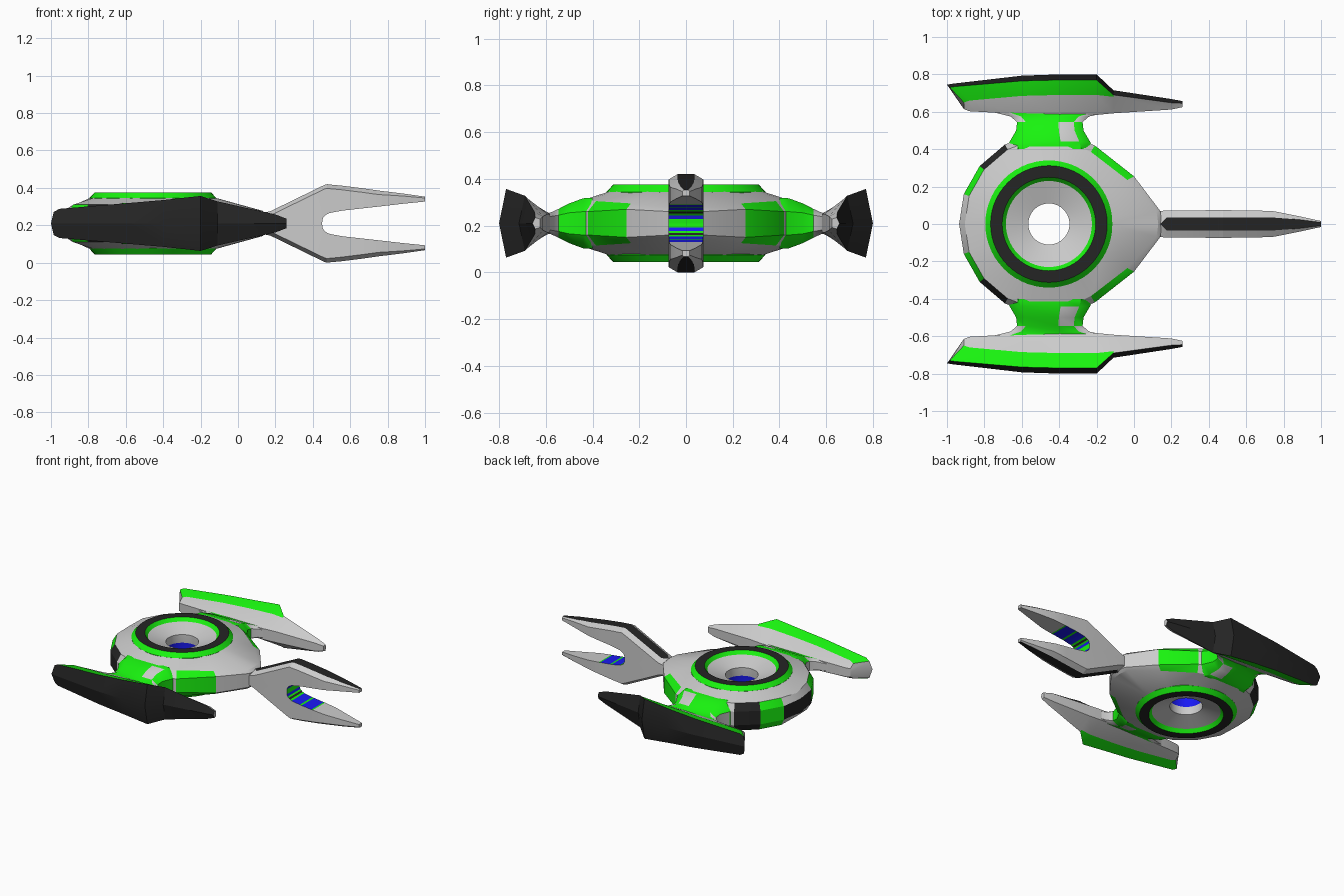
import bpy, bmesh, math

if "Cube" in bpy.data.objects:
    bpy.data.objects.remove(bpy.data.objects["Cube"])

MID = 0.21      # height of the horizontal symmetry plane
CX = -0.455     # centre of the disc
COLS = {"green": (.01, .9, .005, 1), "black": (.018, .018, .018, 1), "blue": (.01, .01, .9, 1)}
MATS = [None]
for n, c in COLS.items():
    m = bpy.data.materials.new(n)
    m.diffuse_color = c
    m.use_nodes = True
    m.node_tree.nodes["Principled BSDF"].inputs["Base Color"].default_value = m.diffuse_color
    MATS.append(m)
GREY, GREEN, BLACK, BLUE = range(4)


def skin(name, rows, colour, caps=(), angle=30):
    """Skin rows of (x, y, h) points, mirrored across y = 0 and the mid plane."""
    bm = bmesh.new()
    for sy in (1, -1):
        for sz in (1, -1):
            g = [[bm.verts.new((x, sy * y, sz * h)) for x, y, h in r] for r in rows]
            for i in range(len(g) - 1):
                for j in range(len(g[0]) - 1):
                    f = bm.faces.new((g[i][j], g[i][j + 1], g[i + 1][j + 1], g[i + 1][j]))
                    f.material_index = colour(i, j)
            for i, col in caps:
                bm.faces.new(g[i]).material_index = col
    bmesh.ops.remove_doubles(bm, verts=bm.verts, dist=0.0008)
    bmesh.ops.dissolve_degenerate(bm, edges=bm.edges, dist=0.0005)
    bmesh.ops.recalc_face_normals(bm, faces=bm.faces)
    me = bpy.data.meshes.new(name)
    bm.to_mesh(me)
    bm.free()
    for m in MATS:
        me.materials.append(m)
    ob = bpy.data.objects.new(name, me)
    bpy.context.collection.objects.link(ob)
    ob.location.z = MID
    bpy.ops.object.select_all(action='DESELECT')
    ob.select_set(True)
    bpy.context.view_layer.objects.active = ob
    bpy.ops.object.shade_smooth_by_angle(angle=math.radians(angle))
    return ob


# central ring with funnel and through-hole: revolved (radius, height) profile
prof = [(.34, .10), (.34, .135), (.312, .165), (.25, .165), (.23, .14), (.11, .10), (.11, .04), (.115, 0)]
ring_cols = [GREEN, GREEN, BLACK, GREEN, GREY, GREY, BLUE]
N = 28
rows = [[(CX + r * math.cos(math.pi * k / N), r * math.sin(math.pi * k / N), h) for r, h in prof]
        for k in range(N + 1)]
skin("central_ring", rows, lambda i, j: ring_cols[j])

# hull: plan outline (x, y, band height, shoulder height, inset, panel colour to next point)
outline = [(-.935, 0, .05, .085, .03, BLACK), (-.91, .16, .05, .10, .03, GREEN),
           (-.825, .31, .05, .10, .03, BLACK), (-.69, .425, .05, .10, .03, GREY),
           (-.57, .47, .05, .10, .03, GREY), (-.34, .47, .05, .10, .03, GREY),
           (-.21, .42, .05, .095, .04, GREEN), (0, .255, .06, .085, .04, GREY),
           (.14, .07, .05, .068, .02, GREY), (.15, 0, .05, .068, .02, GREY)]
rows = []
for x, y, hb, ht, ins, col in outline:
    dx, dy = x - CX, y
    d = math.hypot(dx, dy)
    at = lambda r, h: (CX + dx / d * r, dy / d * r, h)
    rows.append([at(d, 0), at(d, hb), at(d - ins, ht), at(.335, .137), at(.30, .13)])
skin("hull", rows, lambda i, j: outline[i][5] if j < (1 if i == 0 else 2) else GREY, angle=20)

# arms joining hull to side pods: (y, back x, front x, edge height, top height)
arm = [(.40, -.68, -.22, .05, .109), (.44, -.665, -.235, .05, .107), (.50, -.63, -.27, .045, .085),
       (.545, -.625, -.275, .035, .062), (.575, -.66, -.24, .03, .048), (.595, -.74, -.15, .025, .042),
       (.625, -.86, .02, .02, .036)]
rows = []
for y, a, b, hb, ht in arm:
    t = (b - a) / 6
    rows.append([(a, y, 0), (a, y, hb), (a + t * .8, y, ht), (a + t * 3.8, y, ht),
                 (b - t * .8, y, ht), (b, y, hb), (b, y, 0)])


def arm_col(i, j):
    if i < 3:
        return GREY if j in (0, 3) and i > 0 else GREEN
    return GREEN if i < 5 and j in (2, 3) else GREY


skin("pod_arms", rows, arm_col, angle=40)

# side pods: outer (x, y), rim (x, y, h), crease (x, y, h), inner (x, y, h)
pods = [((-1, .745), (-.985, .73, .062), (-.91, .65, .055), (-.91, .615, .03)),
        ((-.97, .75), (-.955, .735, .078), (-.88, .66, .065), (-.88, .603, .033)),
        ((-.6, .793), (-.6, .765, .108), (-.6, .685, .085), (-.6, .587, .04)),
        ((-.4, .80), (-.4, .77, .125), (-.4, .69, .098), (-.4, .578, .04)),
        ((-.2, .80), (-.2, .77, .147), (-.2, .69, .108), (-.2, .583, .04)),
        ((-.11, .715), (-.11, .69, .118), (-.11, .68, .108), (-.11, .592, .04)),
        ((.2, .668), (.2, .648, .048), (.2, .645, .046), (.2, .612, .03)),
        ((.26, .657), (.26, .645, .025), (.26, .643, .024), (.26, .625, .018))]
rows = [[(*o, 0), r, c, n, (n[0], n[1], 0)] for o, r, c, n in pods]
skin("side_pods", rows, lambda i, j: BLACK if j == 0 else GREEN if j == 1 and i < 5 else GREY,
     caps=((0, GREY), (-1, GREY)), angle=25)

# forked tail: (x, outer height, inner height, half width, crest half width, inner colour to next)
fork = [(.12, .055, 0, .068, 0, GREY), (.14, .058, 0, .07, 0, GREY), (.175, .066, 0, .072, .036, GREY),
        (.45, .2, 0, .074, .036, GREEN), (.451, .2, .018, .074, .036, BLUE),
        (.457, .203, .034, .074, .036, GREEN), (.465, .207, .042, .074, .036, BLACK),
        (.477, .21, .050, .074, .036, GREEN), (.49, .208, .056, .074, .036, BLUE),
        (.555, .202, .068, .073, .036, GREEN), (.57, .2, .070, .073, .036, BLUE),
        (.65, .19, .079, .072, .036, GREEN), (.66, .189, .08, .072, .036, GREY),
        (.75, .176, .09, .068, .034, GREY), (.88, .16, .105, .042, .024, GREY),
        (1.0, .143, .117, .016, .009, GREY)]
rows = [[(x, 0, ho), (x, c, ho), (x, w, ho - .022 * min(1, w / .07)), (x, w, hi), (x, 0, hi)]
        for x, ho, hi, w, c, _ in fork]
rows[-1][2] = (1.0, .016, .136)
skin("forked_tail", rows, lambda i, j: BLACK if j == 0 else fork[i][5] if j == 3 else GREY,
     caps=((-1, GREY),), angle=15)

# the flat inner seam of the solid tail root is hidden, so remove it
tail = bpy.data.objects["forked_tail"]
bm = bmesh.new()
bm.from_mesh(tail.data)
seam = [f for f in bm.faces if all(abs(v.co.z) < 1e-4 for v in f.verts)]
bmesh.ops.delete(bm, geom=seam, context='FACES')
bmesh.ops.recalc_face_normals(bm, faces=bm.faces)
bm.to_mesh(tail.data)
bm.free()
